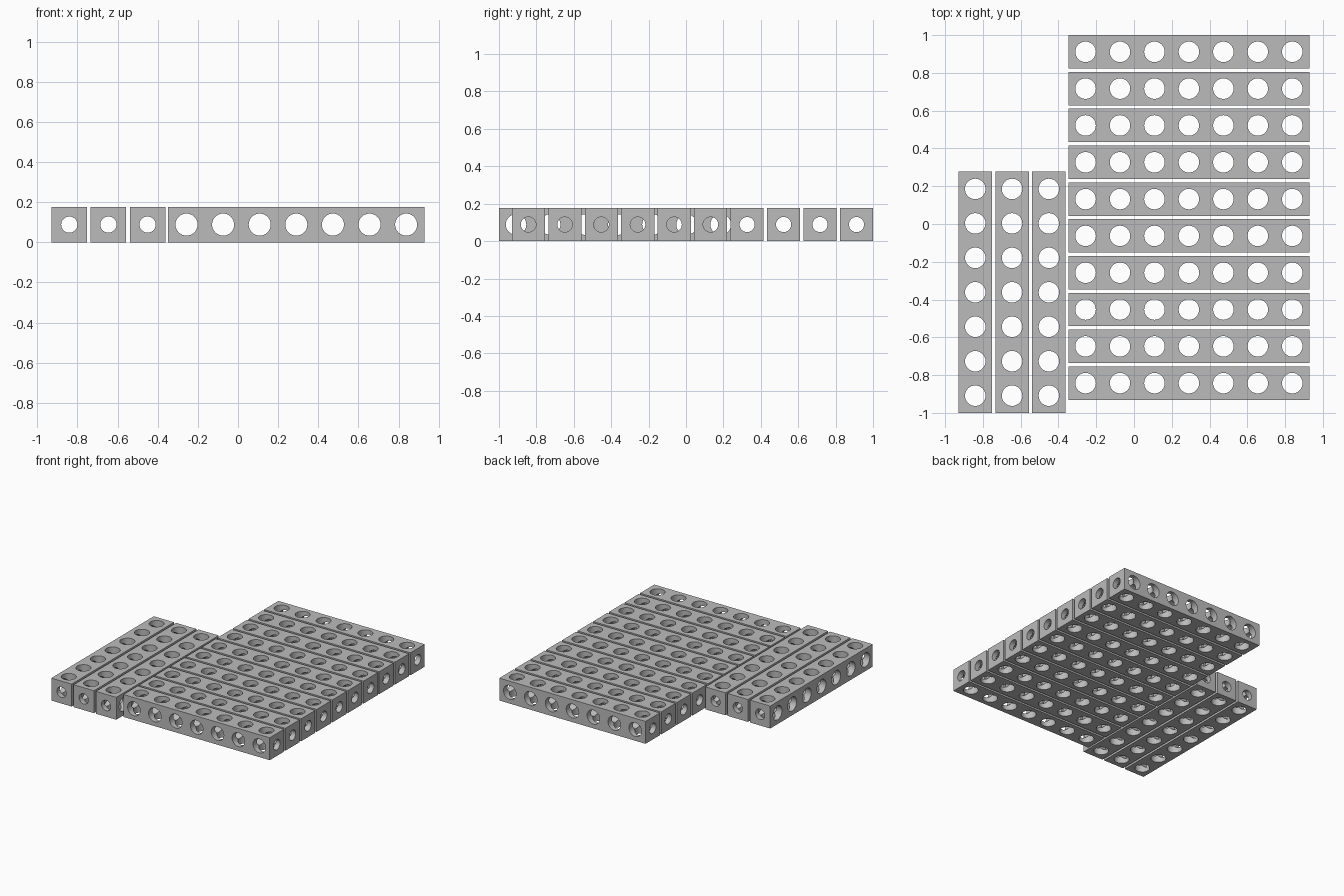
import bpy, bmesh, math
from mathutils import Matrix

if "Cube" in bpy.data.objects:
    bpy.data.objects.remove(bpy.data.objects["Cube"])

PITCH, N, W = 0.1824, 7, 0.177
LENGTH = PITCH * N
STEP = 0.1949

grey = bpy.data.materials.new("plain grey")
grey.diffuse_color = (0.5, 0.5, 0.5, 1)
grey.use_nodes = True
grey.node_tree.nodes["Principled BSDF"].inputs["Base Color"].default_value = grey.diffuse_color


def make_object(name, bm):
    mesh = bpy.data.meshes.new(name)
    bm.to_mesh(mesh)
    bm.free()
    ob = bpy.data.objects.new(name, mesh)
    bpy.context.collection.objects.link(ob)
    return ob


def cylinder_cutter(name, radius, depth, rotation, xs):
    bm = bmesh.new()
    for x in xs:
        bmesh.ops.create_cone(bm, cap_ends=True, segments=32, radius1=radius,
                              radius2=radius, depth=depth,
                              matrix=Matrix.Translation((x, 0, 0)) @ rotation)
    ob = make_object(name, bm)
    ob.hide_render = True
    return ob


# solid bar, lying along x
bm = bmesh.new()
bmesh.ops.create_cube(bm, size=1, matrix=Matrix.Diagonal((LENGTH, W, W, 1)))
bar = make_object("bar_blank", bm)
bar.data.materials.append(grey)

# vertical holes, sideways holes and one lengthwise bore
xs = [(i - (N - 1) / 2) * PITCH for i in range(N)]
cutters = [
    cylinder_cutter("vertical_holes", 0.0543, 0.4, Matrix.Identity(4), xs),
    cylinder_cutter("side_holes", 0.0550, 0.4, Matrix.Rotation(math.pi / 2, 4, 'X'), xs),
    cylinder_cutter("end_bore", 0.0405, 2.0, Matrix.Rotation(math.pi / 2, 4, 'Y'), [0]),
]
for c in cutters:
    mod = bar.modifiers.new(c.name, 'BOOLEAN')
    mod.operation = 'DIFFERENCE'
    mod.solver = 'EXACT'
    mod.object = c

bpy.context.view_layer.update()
deps = bpy.context.evaluated_depsgraph_get()
beam = bpy.data.meshes.new_from_object(bar.evaluated_get(deps))
beam.name = "drilled_beam"
beam.materials.clear()
beam.materials.append(grey)
for p in beam.polygons:
    p.material_index = 0
    p.use_smooth = True
beam.set_sharp_from_angle(angle=math.radians(30))
for ob in cutters + [bar]:
    bpy.data.objects.remove(ob)


def place(name, x, y, turn=0):
    ob = bpy.data.objects.new(name, beam)
    ob.location = (x, y, W / 2)
    ob.rotation_euler.z = turn
    bpy.context.collection.objects.link(ob)


# ten crosswise beams, then three lengthwise beams on the left
for i in range(10):
    place(f"cross_beam_{i + 1}", 0.929 - LENGTH / 2, 1 - W / 2 - i * STEP)
for i in range(3):
    place(f"long_beam_{i + 1}", -0.929 + W / 2 + i * STEP, -1 + LENGTH / 2, math.pi / 2)
